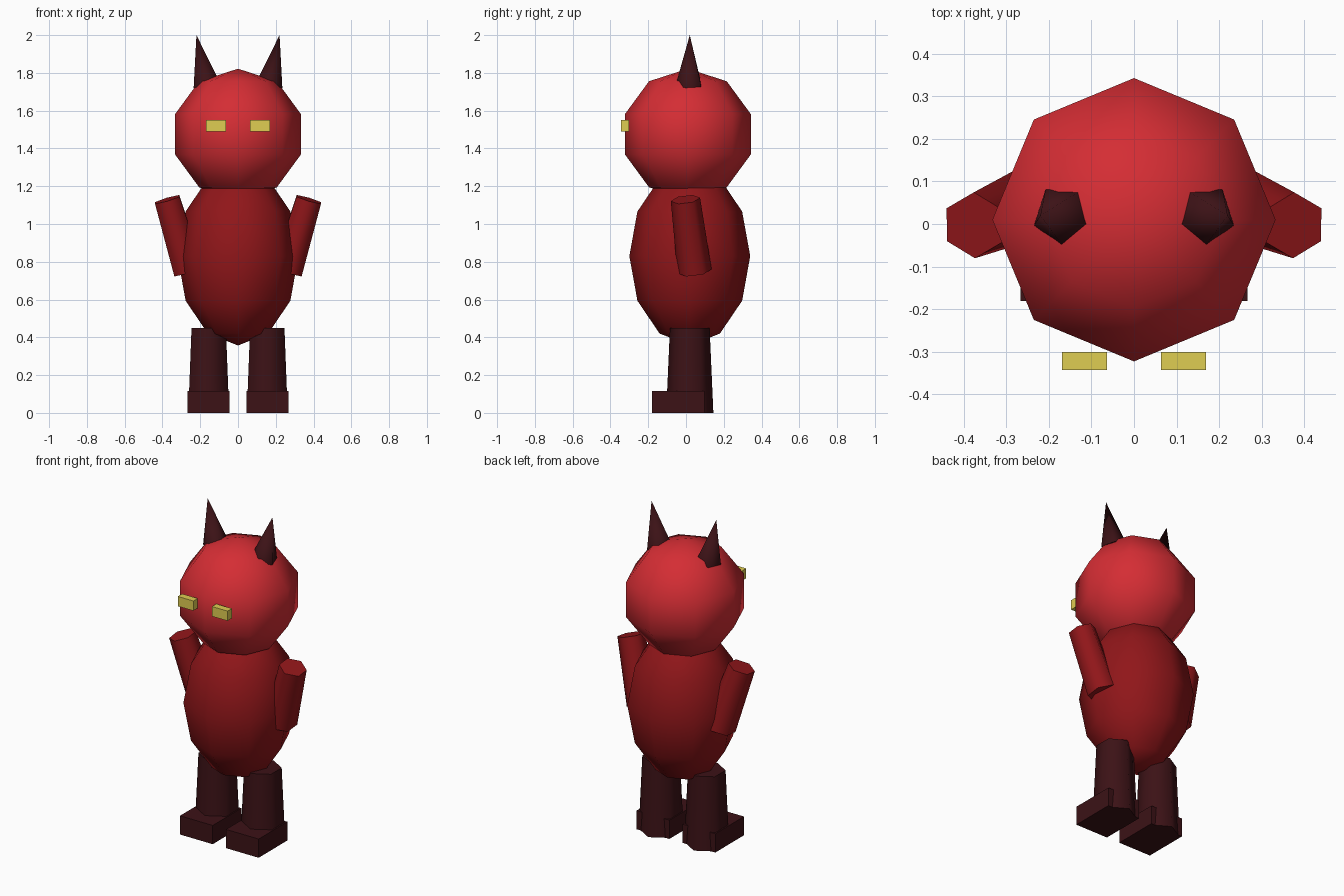
import bpy, bmesh, math
from mathutils import Vector, Matrix

if "Cube" in bpy.data.objects:
    bpy.data.objects.remove(bpy.data.objects["Cube"])


def material(name, rgb):
    m = bpy.data.materials.new(name)
    m.diffuse_color = (*rgb, 1)
    m.use_nodes = True
    m.node_tree.nodes["Principled BSDF"].inputs["Base Color"].default_value = m.diffuse_color
    return m


HEAD_RED = material("bright red", (0.66, 0.026, 0.034))
BODY_RED = material("deep red", (0.28, 0.008, 0.010))
DARK = material("dark maroon", (0.045, 0.006, 0.008))
YELLOW = material("yellow", (0.74, 0.61, 0.085))


def finish(name, bm, mat, smooth_angle=None):
    bmesh.ops.recalc_face_normals(bm, faces=bm.faces)
    me = bpy.data.meshes.new(name)
    bm.to_mesh(me)
    bm.free()
    me.materials.append(mat)
    ob = bpy.data.objects.new(name, me)
    bpy.context.collection.objects.link(ob)
    if smooth_angle:
        bpy.ops.object.select_all(action='DESELECT')
        ob.select_set(True)
        bpy.context.view_layer.objects.active = ob
        bpy.ops.object.shade_smooth_by_angle(angle=math.radians(smooth_angle))
    return ob


def ball(name, center, radii, rings, mat):
    bm = bmesh.new()
    bmesh.ops.create_uvsphere(
        bm, u_segments=8, v_segments=rings, radius=1,
        matrix=Matrix.Translation(center) @ Matrix.Diagonal((*radii, 1)))
    finish(name, bm, mat, 65)


def taper(name, low, high, r_low, r_high, sides, mat):
    """Closed cone or frustum from low to high, one corner facing the front."""
    low, high = Vector(low), Vector(high)
    turn = Vector((0, 0, 1)).rotation_difference(high - low).to_matrix()
    bm = bmesh.new()

    def ring(c, r):
        angles = [-math.pi / 2 + 2 * math.pi * i / sides for i in range(sides)]
        return [bm.verts.new(c + turn @ Vector((r * math.cos(a), r * math.sin(a), 0)))
                for a in angles]

    a = ring(low, r_low)
    bm.faces.new(a)
    if r_high:
        b = ring(high, r_high)
        bm.faces.new(b)
    else:
        b = [bm.verts.new(high)] * sides
    for i in range(sides):
        j = (i + 1) % sides
        quad = [a[i], a[j], b[j], b[i]]
        bm.faces.new(quad if r_high else quad[:3])
    finish(name, bm, mat, 75)


def box(name, center, size, mat):
    bm = bmesh.new()
    bmesh.ops.create_cube(
        bm, size=1,
        matrix=Matrix.Translation(center) @ Matrix.Diagonal((*size, 1)))
    finish(name, bm, mat)


# Head and torso
ball("head", (0, 0.01, 1.475), (0.35, 0.35, 0.347), 5, HEAD_RED)
ball("torso", (0, 0.02, 0.83), (0.32, 0.32, 0.473), 6, BODY_RED)

# Paired parts
for side, s in (("left", 1), ("right", -1)):
    taper(side + "_arm", (s * 0.262, 0.045, 0.75), (s * 0.375, -0.003, 1.13),
          0.091, 0.078, 6, BODY_RED)
    taper(side + "_leg", (s * 0.155, 0.02, 0), (s * 0.155, 0.02, 0.45),
          0.125, 0.105, 6, DARK)
    box(side + "_foot", (s * 0.156, -0.042, 0.0575), (0.222, 0.278, 0.115), DARK)
    taper(side + "_horn", (s * 0.165, 0.02, 1.735), (s * 0.22, 0.02, 2.0),
          0.075, 0, 5, DARK)
    box(side + "_eye", (s * 0.116, -0.322, 1.52), (0.106, 0.042, 0.06), YELLOW)
